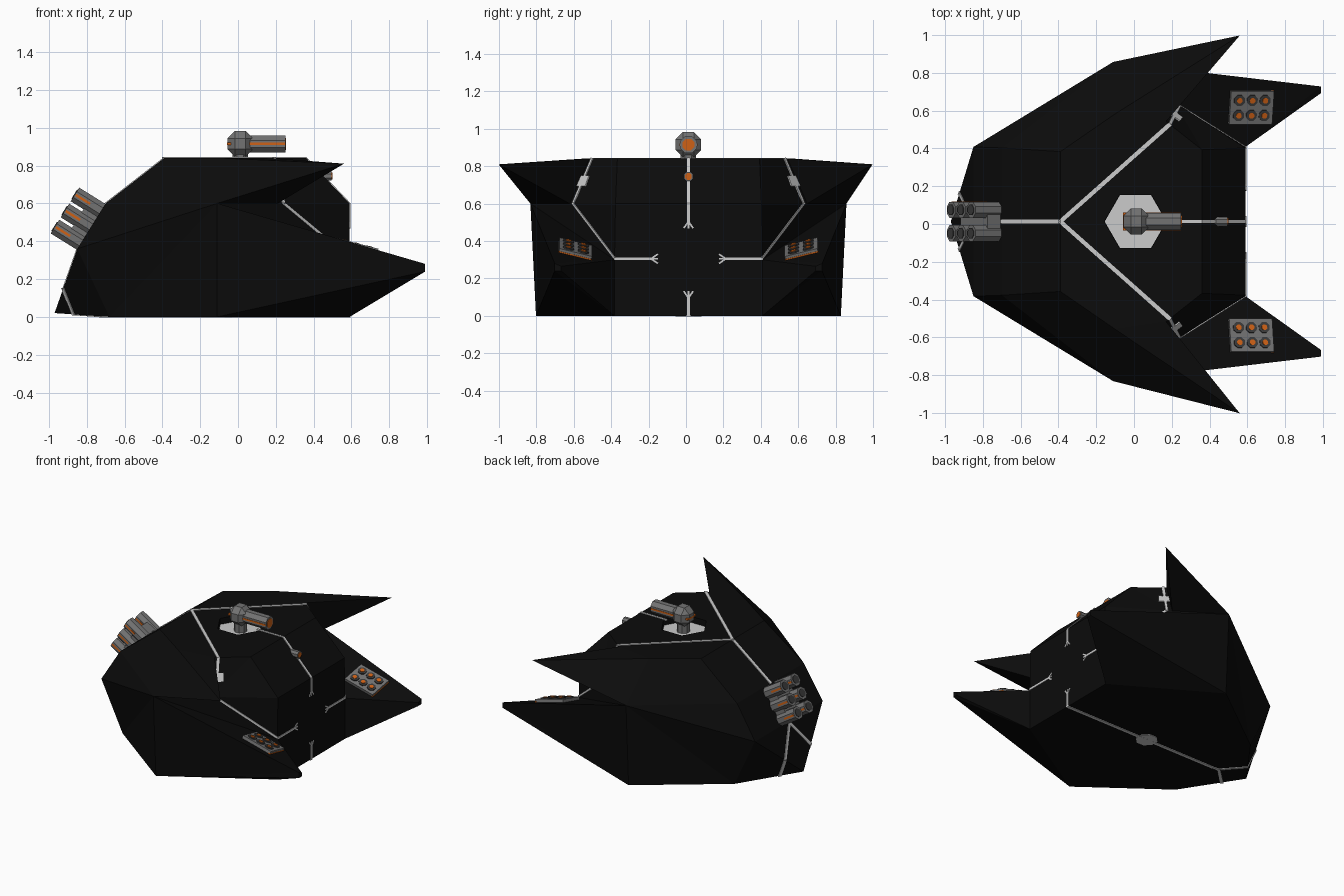
import bpy, bmesh, math
from mathutils import Vector, Matrix

if "Cube" in bpy.data.objects:
    bpy.data.objects.remove(bpy.data.objects["Cube"])

CY = 0.013  # the hull's mirror plane


def mat(name, rgb):
    m = bpy.data.materials.new(name)
    m.diffuse_color = (*rgb, 1)
    m.use_nodes = True
    m.node_tree.nodes["Principled BSDF"].inputs["Base Color"].default_value = m.diffuse_color
    return m


BLACK = mat("hull_black", (0.0035, 0.0035, 0.0035))
WHITE = mat("light_grey", (0.60, 0.60, 0.60))
GREY = mat("metal_grey", (0.17, 0.17, 0.17))
DARK = mat("dark_grey", (0.045, 0.045, 0.045))
ORANGE = mat("orange", (0.62, 0.12, 0.008))


def add(name, bm, m):
    me = bpy.data.meshes.new(name)
    bm.normal_update()
    bm.to_mesh(me)
    bm.free()
    me.materials.append(m)
    ob = bpy.data.objects.new(name, me)
    bpy.context.collection.objects.link(ob)
    return ob


def frame(c, d, n):
    """Matrix at c with local x along d and local z close to n."""
    d = Vector(d).normalized()
    w = Vector(n).cross(d).normalized()
    m = Matrix((d, w, d.cross(w))).transposed().to_4x4()
    m.translation = Vector(c)
    return m


def box(name, c, d, n, size, m):
    bm = bmesh.new()
    bmesh.ops.create_cube(bm, size=1, matrix=frame(c, d, n) @ Matrix.Diagonal((*size, 1)))
    return add(name, bm, m)


def prism(name, base, axis, r, length, m, sides=8, up=(0, 1, 0), turn=0.5):
    """Straight prism from base along axis."""
    a = Vector(axis).normalized()
    M = frame(Vector(base) + a * length / 2, a, up) @ Matrix.Rotation(math.pi / 2, 4, 'Y')
    M = M @ Matrix.Rotation(turn * 2 * math.pi / sides, 4, 'Z')
    bm = bmesh.new()
    bmesh.ops.create_cone(bm, cap_ends=True, segments=sides, radius1=r, radius2=r, depth=length, matrix=M)
    return add(name, bm, m)


def pt(x, y, z, s=1):
    return Vector((x, CY + s * y, z))


def strip(p, q, n, w=0.022):
    p, q = Vector(p), Vector(q)
    box("inlay_strip", (p + q) / 2, q - p, n, ((q - p).length + w * 0.4, w, 0.009), WHITE)


# ---- hull: half outline points (x, distance from mirror plane, z)
P = dict(R1=(-.85, .395, .36), R2=(-.70, .39, .60), R3=(-.39, .37, .84), A=(-.11, .845, .60),
         S1=(-.10, .57, .84), S2=(.17, .53, .84), K=(.56, .985, .81), C=(.21, .635, .60),
         CL=(.21, .635, .46), F1=(.36, .38, .84), F2=(.59, .39, .60), F3=(.59, .395, .30),
         F4=(.59, .395, 0), PO=(.99, .715, .28), PI=(.99, .68, .265), QO=(.99, .715, .24),
         QI=(.99, .68, .24), B1=(-.68, .39, 0), B2=(-.11, .815, 0))
SIDE = ["T R1 B1", "R1 A B2 B1", "R1 R2 A", "R2 R3 S1 A", "S1 K A", "S1 S2 K", "S2 C K", "C A K",
        "S2 F1 F2 C", "C F2 F3 CL", "CL A C", "A CL F3 PI PO", "A PO QO B2", "B2 QO QI F4",
        "F3 F4 QI PI", "PO PI QI QO"]
ACROSS = ["T R1", "R1 R2", "R2 R3", "R3 S1 S2 F1", "F1 F2", "F2 F3 F4", "F4 B2 B1", "B1 T"]

bm = bmesh.new()
tail = bm.verts.new(pt(-.97, 0, .02))
V = {}
for s in (1, -1):
    V[s] = {k: bm.verts.new(pt(x, y + (.03 if k == "K" and s < 0 else 0), z, s)) for k, (x, y, z) in P.items()}
    V[s]["T"] = tail
    for f in SIDE:
        bm.faces.new([V[s][k] for k in f.split()])
for f in ACROSS:
    ks = f.split()
    loop = [V[1][k] for k in ks] + [V[-1][k] for k in reversed(ks)]
    bm.faces.new(list(dict.fromkeys(loop)))
bmesh.ops.recalc_face_normals(bm, faces=bm.faces)
bmesh.ops.triangulate(bm, faces=[f for f in bm.faces if len(f.verts) > 3])
hull = add("hull", bm, BLACK)

# ---- hexagonal turret pit with a pale floor
cutter = prism("pit_cutter", (.008, CY, .79), (0, 0, 1), .165, .2, BLACK, 6, turn=0)
cutter.hide_render = True
mod = hull.modifiers.new("pit", 'BOOLEAN')
mod.operation, mod.object, mod.solver = 'DIFFERENCE', cutter, 'EXACT'
bpy.context.view_layer.objects.active = hull
bpy.ops.object.modifier_apply(modifier="pit")
bpy.data.objects.remove(cutter)
prism("pit_floor", (.008, CY, .788), (0, 0, 1), .163, .008, WHITE, 6, turn=0)

# ---- turret
bm = bmesh.new()
bmesh.ops.create_cube(bm, size=.137, matrix=Matrix.Translation((.012, CY, .915)))
bmesh.ops.bevel(bm, geom=bm.edges[:], offset=.04, segments=1, affect='EDGES')
add("turret_head", bm, GREY)
prism("turret_neck", (.012, CY, .79), (0, 0, 1), .045, .08, GREY)
prism("turret_barrel", (.05, CY, .915), (1, 0, 0), .049, .2, GREY)
prism("turret_muzzle", (.245, CY, .915), (1, 0, 0), .034, .008, ORANGE)
box("turret_stripe", (.095, CY, .915), (1, 0, 0), (0, 0, 1), (.306, .096, .012), ORANGE)

# ---- small lamp on the front slope
prism("front_lamp", (.42, CY, .745), (1, 0, 0), .027, .075, GREY)
prism("front_lamp_lens", (.492, CY, .745), (1, 0, 0), .019, .007, ORANGE)

# ---- rear thruster pods, two columns of three, standing out from the rear slope
n, up = Vector((-.85, 0, .53)), Vector((.53, 0, .85))
mid = pt(-.775, 0, .475)
box("thruster_mount", mid + n * .04, up, n, (.27, .17, .09), GREY)
for row in (-1, 0, 1):
    for s in (1, -1):
        base = mid + up * (row * .1) + Vector((0, s * .062, 0))
        prism("thruster", base, n, .046, .165, GREY)
        prism("thruster_nozzle", base + n * .163, n, .03, .006, DARK)
        box("thruster_stripe", base + n * .115, n, up, (.09, .089, .013), ORANGE)

# ---- missile racks lying on the prongs
for s in (1, -1):
    a, b, c = (pt(*P[k], s) for k in ("A", "PO", "F3"))
    n = (b - a).cross(c - a).normalized()
    if n.z < 0:
        n.negate()
    c = pt(.618, .607, 0, s)
    c.z = a.z - (n.x * (c.x - a.x) + n.y * (c.y - a.y)) / n.z
    M = frame(c, Vector((1, 0, -n.x / n.z)), n)
    X, Y, Z = (M.col[i].to_3d() for i in range(3))
    box("rack_plate", c + Z * .006, X, Z, (.235, .18, .03), GREY)
    box("rack_edge", c + X * .113, X, Z, (.014, .182, .014), ORANGE)
    for i in (-1, 0, 1):
        for j in (-1, 1):
            o = c + X * (i * .07) + Y * (j * .041) + Z * .018
            prism("rack_tube", o, Z, .031, .01, DARK, up=X)
            prism("rack_warhead", o, Z, .016, .014, ORANGE, up=X)

# ---- inlaid pale strips
FX, UP, DN = (1, 0, 0), (0, 0, 1), (0, 0, -1)


def fork(p, d, side):
    """Three short tines at the end of a strip on the front wall."""
    p, d, side = Vector(p), Vector(d), Vector(side)
    for k in (-1, 0, 1):
        strip(p, p + d * .035 + side * (k * .024), FX, .009)


strip(pt(-.70, 0, .60), pt(-.39, 0, .84), (-.61, 0, .79))
strip(pt(.15, 0, .84), pt(.36, 0, .84), UP, .016)
strip(pt(.36, 0, .84), pt(.59, 0, .60), (.72, 0, .69), .016)
strip(pt(.59, 0, .60), pt(.59, 0, .50), FX, .016)
fork(pt(.59, 0, .505), (0, 0, -1), (0, 1, 0))
strip(pt(.59, 0, 0), pt(.59, 0, .10), FX, .016)
fork(pt(.59, 0, .095), (0, 0, 1), (0, 1, 0))
strip(pt(.59, 0, 0), pt(-.73, 0, 0), DN)
prism("belly_plate", pt(-.10, 0, -.004), UP, .075, .008, WHITE)
for s in (1, -1):
    strip(pt(-.39, 0, .84), pt(.19, .515, .84, s), UP)
    top, low = pt(.19, .515, .84, s), pt(.24, .616, .60, s)
    n = Vector((.79, -.61 * s, 0)).cross(low - top)
    strip(top, low, n, .018)
    box("shoulder_plate", (top + low) / 2, (.79, -.61 * s, 0), n, (.085, .06, .0098), WHITE)
    strip(low, pt(.59, .395, .31, s), (.54, .84 * s, 0), .014)
    strip(pt(.59, .395, .305, s), pt(.59, .20, .305, s), FX, .014)
    fork(pt(.59, .20, .305, s), (0, -s, 0), UP)
    # tail strips: belly, flank, rear
    strip(pt(-.73, 0, .003), pt(-.87, .135, .013, s), (-.06, 0, -1))
    flank = Vector((.12, .395 * s, .34)).cross(Vector((.29, .39 * s, -.02)))
    strip(pt(-.87, .135, .013, s), pt(-.924, .15, .15, s), flank)
    strip(pt(-.924, .15, .15, s), pt(-.853, 0, .35), (-.943, 0, .333))
